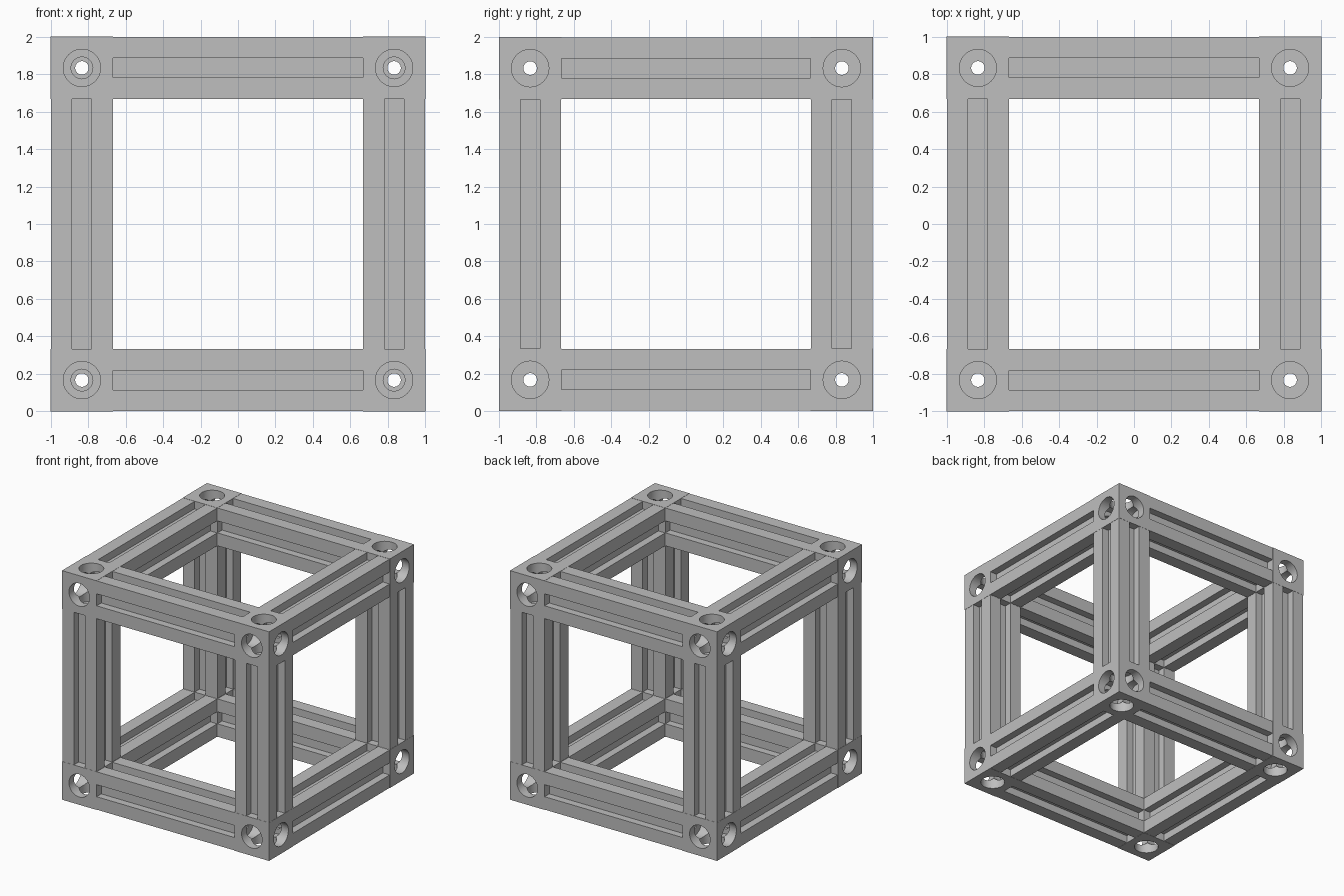
import bpy, bmesh, math
from itertools import product
from mathutils import Matrix, Vector

if "Cube" in bpy.data.objects:
    bpy.data.objects.remove(bpy.data.objects["Cube"])

C = 0.8333          # distance of beam axes from the centre
BLOCK = 0.3334      # corner block size
HALF = 0.165        # beam half width
SLOT = 0.0525       # slot half width
DEPTH = 0.065       # slot depth
LENGTH = 2 - 2 * BLOCK

grey = bpy.data.materials.new("metal grey")
grey.use_nodes = True
grey.diffuse_color = (0.52, 0.52, 0.52, 1)
grey.node_tree.nodes["Principled BSDF"].inputs["Base Color"].default_value = (0.52, 0.52, 0.52, 1)

TURN = {"x": Matrix.Rotation(math.pi / 2, 4, "Y"),
        "y": Matrix.Rotation(math.pi / 2, 4, "X"),
        "z": Matrix.Identity(4)}


def make_object(name, bm):
    bmesh.ops.recalc_face_normals(bm, faces=bm.faces[:])
    mesh = bpy.data.meshes.new(name)
    bm.to_mesh(mesh)
    bm.free()
    obj = bpy.data.objects.new(name, mesh)
    bpy.context.collection.objects.link(obj)
    return obj


def cylinder(radius, length, axis="z", offset=0.0):
    bm = bmesh.new()
    bmesh.ops.create_cone(bm, cap_ends=True, segments=40, radius1=radius,
                          radius2=radius, depth=length,
                          matrix=TURN[axis] @ Matrix.Translation((0, 0, offset)))
    obj = make_object("cutter", bm)
    obj.hide_render = True
    return obj


def cut(obj, cutters):
    """Subtract the cutters and return the finished mesh."""
    for c in cutters:
        mod = obj.modifiers.new("bore", "BOOLEAN")
        mod.operation = "DIFFERENCE"
        mod.solver = "EXACT"
        mod.object = c
    deps = bpy.context.evaluated_depsgraph_get()
    mesh = bpy.data.meshes.new_from_object(obj.evaluated_get(deps))
    obj.modifiers.clear()
    obj.data = mesh
    for c in cutters:
        bpy.data.objects.remove(c)
    mesh.materials.clear()
    mesh.materials.append(grey)
    bpy.ops.object.select_all(action="DESELECT")
    obj.select_set(True)
    bpy.context.view_layer.objects.active = obj
    bpy.ops.object.shade_smooth_by_angle(angle=math.radians(30))
    bpy.data.objects.remove(obj)
    return mesh


def beam_mesh(recess):
    """Square bar with a slot in each side and a bore along its axis."""
    side = [(-HALF, -HALF), (-SLOT, -HALF), (-SLOT, DEPTH - HALF),
            (SLOT, DEPTH - HALF), (SLOT, -HALF)]
    bm = bmesh.new()
    ring = []
    for k in range(4):
        rot = Matrix.Rotation(k * math.pi / 2, 4, "Z")
        ring += [bm.verts.new(rot @ Vector((x, y, -LENGTH / 2))) for x, y in side]
    base = bm.faces.new(ring)
    out = bmesh.ops.extrude_face_region(bm, geom=[base])
    top = [v for v in out["geom"] if isinstance(v, bmesh.types.BMVert)]
    bmesh.ops.translate(bm, verts=top, vec=(0, 0, LENGTH))
    cutters = [cylinder(0.036, 2)]
    if recess:
        cutters += [cylinder(0.058, 0.06, offset=s * LENGTH / 2) for s in (-1, 1)]
    return cut(make_object("beam", bm), cutters)


def block_mesh():
    """Cube with a wide bore through all three axes."""
    bm = bmesh.new()
    bmesh.ops.create_cube(bm, size=BLOCK)
    radii = {"x": 0.1, "y": 0.0995, "z": 0.099}
    return cut(make_object("block", bm), [cylinder(r, 1, a) for a, r in radii.items()])


def place(name, mesh, location, axis="z"):
    obj = bpy.data.objects.new(name, mesh)
    bpy.context.collection.objects.link(obj)
    obj.matrix_world = Matrix.Translation(location) @ TURN[axis]


# Corner blocks
block = block_mesh()
for sx, sy, sz in product((-1, 1), repeat=3):
    name = "corner_%s_%s_%s" % ("top" if sz > 0 else "bottom",
                                "back" if sy > 0 else "front",
                                "left" if sx > 0 else "right")
    place(name, block, (sx * C, sy * C, 1 + sz * C))

# Slotted beams between the corners
plain, recessed = beam_mesh(False), beam_mesh(True)
for s, t in product((-1, 1), repeat=2):
    level = "top" if t > 0 else "bottom"
    depth = "back" if s > 0 else "front"
    place("%s_%s_beam" % (level, depth), plain, (0, s * C, 1 + t * C), "x")
    hand = "left" if s > 0 else "right"
    place("%s_%s_beam" % (level, hand), recessed, (s * C, 0, 1 + t * C), "y")
    place("%s_%s_upright" % ("back" if t > 0 else "front", hand), plain,
          (s * C, t * C, 1), "z")
